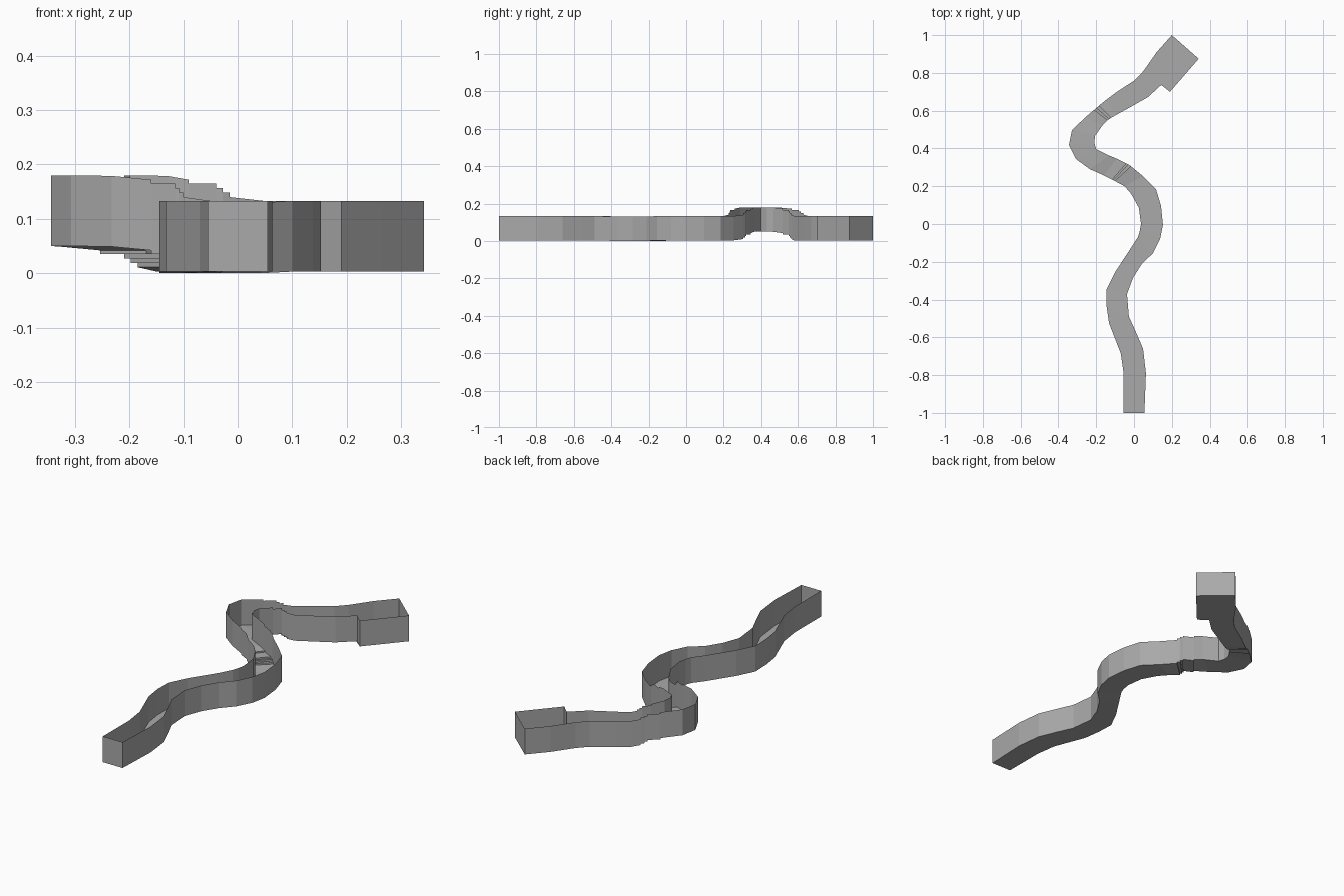
import bpy
from mathutils import Vector

if "Cube" in bpy.data.objects:
    bpy.data.objects.remove(bpy.data.objects["Cube"], do_unlink=True)

WALL_HEIGHT = 0.13
BASE = 0.003

grey = bpy.data.materials.new("plain grey")
grey.use_nodes = True
colour = (0.4, 0.4, 0.4, 1)
grey.diffuse_color = colour
grey.node_tree.nodes["Principled BSDF"].inputs["Base Color"].default_value = colour

# Cross-sections of the channel: left x, y, right x, y
lower_run = [
    (-.055, -1, .055, -1), (-.055, -.79, .063, -.79), (-.07, -.685, .048, -.66),
    (-.132, -.525, .005, -.56), (-.145, -.435, -.027, -.49), (-.145, -.345, -.037, -.37),
    (-.1, -.255, -.005, -.285), (-.015, -.125, .042, -.21), (.02, -.07, .1, -.155),
    (.03, -.04, .138, -.08), (.037, 0, .153, -.005), (.026, .085, .143, .095),
    (-.015, .16, .116, .185), (-.05, .2, .048, .253),
]

# Raised bend: the same, then floor heights (two heights make a riser)
raised_bend = [
    (-.1, .227, -.015, .305, .01, .018), (-.108, .232, -.028, .315, .018, .027),
    (-.115, .235, -.04, .32, .027, .035), (-.16, .258, -.09, .345, .035, .042),
    (-.233, .29, -.13, .362, .049), (-.307, .344, -.2, .397, .05),
    (-.344, .418, -.21, .43, .05), (-.328, .497, -.206, .466, .049),
    (-.254, .568, -.169, .519, .042, .035), (-.21, .605, -.14, .55, .035, .027),
    (-.198, .615, -.13, .556, .027, .019), (-.185, .627, -.12, .563, .019, .011),
]

# Upper run widening into the square basin
upper_run = [
    (-.15, .655, -.09, .58), (-.09, .7, 0, .63), (.005, .762, .074, .672),
    (.05, .81, .148, .74), (.05, .81, .19, .7), (.12, .91, .265, .786),
    (.2, 1, .342, .875),
]

# Expand the sections into left and right floor rails
left, right = [], []
for lx, ly, rx, ry, *heights in lower_run + raised_bend + upper_run:
    for z in heights or [BASE]:
        left.append(Vector((lx, ly, z)))
        right.append(Vector((rx, ry, z)))
# The long lower bend dips very slightly to the ground
for rail in (left, right):
    for p in rail[5:8]:
        p.z = 0


def raised(rail):
    return [p + Vector((0, 0, WALL_HEIGHT)) for p in rail]


def strip(name, rail_a, rail_b):
    """Flat quads between two rails, leaving out pieces without area."""
    n = len(rail_a)
    faces = []
    for i in range(n - 1):
        a, b, c, d = rail_a[i], rail_a[i + 1], rail_b[i + 1], rail_b[i]
        if (c - a).cross(d - b).length < 1e-7:
            continue
        if a == b:
            faces.append((i, n + i + 1, n + i))
        else:
            faces.append((i, i + 1, n + i + 1, n + i))
    mesh = bpy.data.meshes.new(name)
    mesh.from_pydata(rail_a + rail_b, [], faces)
    mesh.materials.append(grey)
    mesh.validate()
    obj = bpy.data.objects.new(name, mesh)
    bpy.context.collection.objects.link(obj)
    return obj


# Open channel: floor, two thin side walls and two end walls
strip("channel_floor", right, left)
strip("left_bank_wall", raised(left), left)
strip("right_bank_wall", right, raised(right))
front_edge = [left[0], right[0]]
back_edge = [right[-1], left[-1]]
strip("front_end_wall", front_edge, raised(front_edge))
strip("basin_end_wall", back_edge, raised(back_edge))
